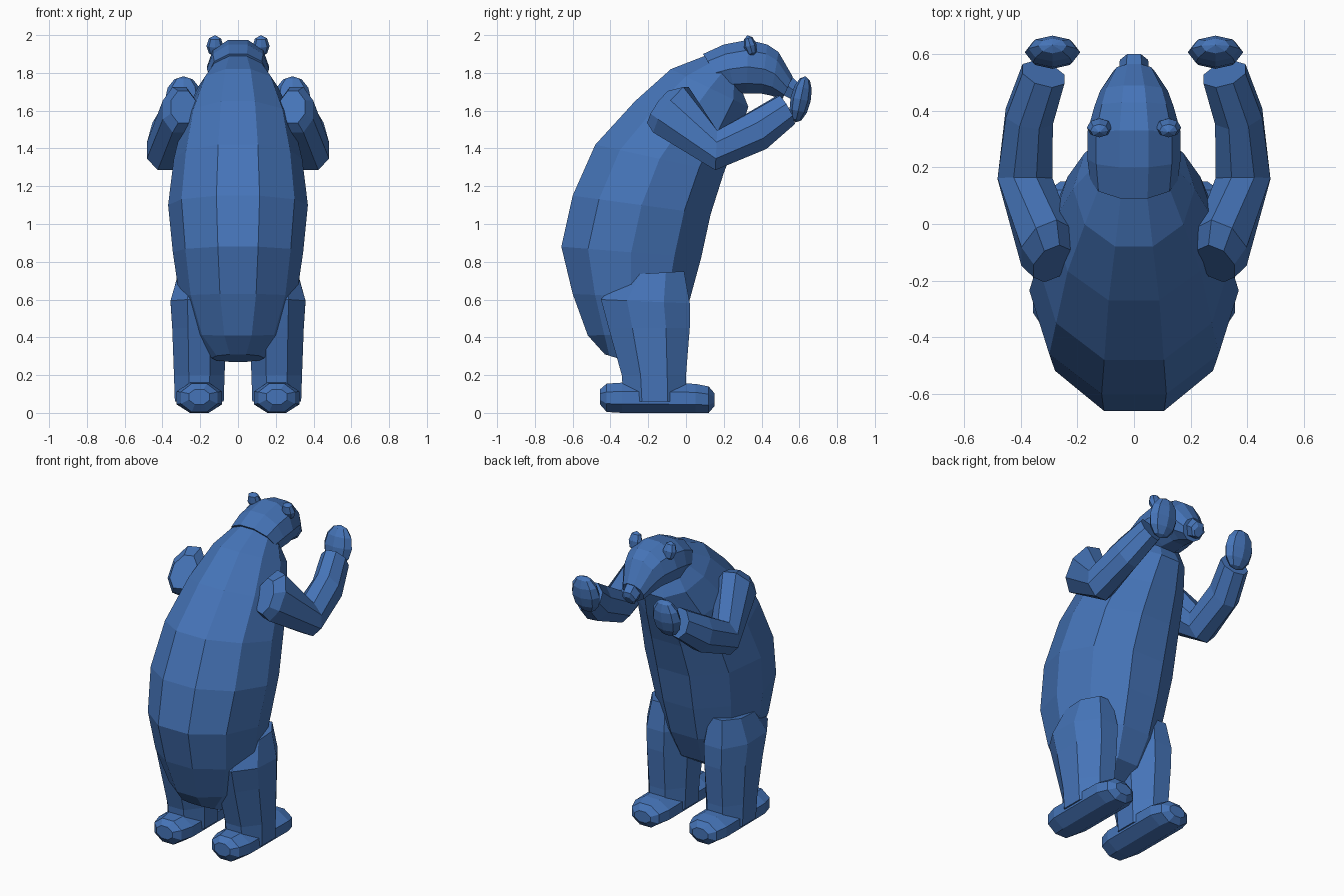
import bpy, bmesh, math
from mathutils import Vector, Matrix

old = bpy.data.objects.get("Cube")
if old:
    bpy.data.objects.remove(old, do_unlink=True)

fur = bpy.data.materials.new("blue_fur")
fur.use_nodes = True
BLUE = (0.06, 0.175, 0.48, 1)
fur.diffuse_color = BLUE
fur.node_tree.nodes["Principled BSDF"].inputs["Base Color"].default_value = BLUE


def finish(name, bm):
    bmesh.ops.recalc_face_normals(bm, faces=bm.faces)
    mesh = bpy.data.meshes.new(name)
    bm.to_mesh(mesh)
    bm.free()
    mesh.materials.append(fur)
    obj = bpy.data.objects.new(name, mesh)
    bpy.context.collection.objects.link(obj)
    return obj


def loft(name, rings, sides):
    """Skin faceted rings given as (centre, half-width vector, half-depth vector)."""
    bm = bmesh.new()
    loops = []
    grow = 1 / math.cos(math.pi / sides)
    for centre, wide, deep in rings:
        loop = []
        for i in range(sides):
            a = (i + 0.5) * math.tau / sides
            loop.append(bm.verts.new(centre + wide * math.sin(a) + deep * math.cos(a) * grow))
        loops.append(loop)
    for a, b in zip(loops, loops[1:]):
        for i in range(sides):
            j = (i + 1) % sides
            bm.faces.new((a[i], a[j], b[j], b[i]))
    bm.faces.new(loops[0])
    bm.faces.new(loops[-1])
    return finish(name, bm)


def side_rings(spans, x=0):
    """Rings from side-on spans: (back y, back z, front y, front z, half width)."""
    out = []
    for by, bz, fy, fz, w in spans:
        back, front = Vector((x, by, bz)), Vector((x, fy, fz))
        out.append(((back + front) / 2, Vector((w, 0, 0)), (back - front) / 2))
    return out


def ball(name, centre, size, tilt, segments=8, rings=6):
    bm = bmesh.new()
    m = (Matrix.Translation(centre) @ Matrix.Rotation(math.radians(tilt), 4, "X")
         @ Matrix.Diagonal((*size, 1)))
    bmesh.ops.create_uvsphere(bm, u_segments=segments, v_segments=rings, radius=1, matrix=m)
    return finish(name, bm)


# Hunched body, from rump to neck
loft("body", side_rings([
    (-0.43, 0.31, -0.30, 0.27, 0.14),
    (-0.52, 0.41, -0.06, 0.42, 0.235),
    (-0.60, 0.63, 0.02, 0.60, 0.31),
    (-0.66, 0.88, 0.08, 0.82, 0.345),
    (-0.60, 1.15, 0.13, 1.05, 0.37),
    (-0.48, 1.42, 0.20, 1.27, 0.34),
    (-0.27, 1.65, 0.27, 1.45, 0.29),
    (-0.08, 1.82, 0.33, 1.62, 0.215),
    (0.10, 1.89, 0.29, 1.72, 0.15)]), 10)

# Head with a tapering muzzle, and the nose
loft("head", side_rings([
    (0.09, 1.90, 0.22, 1.70, 0.155),
    (0.20, 1.95, 0.26, 1.69, 0.165),
    (0.33, 1.975, 0.32, 1.69, 0.165),
    (0.43, 1.95, 0.40, 1.69, 0.14),
    (0.49, 1.91, 0.45, 1.68, 0.12),
    (0.565, 1.78, 0.51, 1.66, 0.075)]), 10)
loft("nose", side_rings([
    (0.54, 1.80, 0.50, 1.69, 0.055),
    (0.60, 1.74, 0.56, 1.66, 0.05),
    (0.60, 1.71, 0.57, 1.66, 0.03)]), 6)

for side, s in (("left", 1), ("right", -1)):
    ball(f"{side}_ear", (0.122 * s, 0.34, 1.943), (0.045, 0.034, 0.058), 15, 8, 4)

    # Bent arm: shoulder, elbow, wrist
    loft(f"{side}_arm", [(Vector((x * s, y, z)), Vector((w * s, -w * turn, 0)), Vector(d))
                         for x, y, z, w, turn, d in (
        (0.29, -0.14, 1.62, 0.07, 0.4, (0, 0.055, 0.085)),
        (0.31, -0.08, 1.605, 0.095, 0.4, (0, 0.08, 0.12)),
        (0.385, 0.16, 1.39, 0.105, 0.0, (0, 0.005, 0.105)),
        (0.37, 0.38, 1.495, 0.09, -0.15, (0, -0.04, 0.098)),
        (0.32, 0.53, 1.605, 0.08, -0.25, (0, -0.04, 0.075)))], 8)
    ball(f"{side}_hand", (0.288 * s, 0.607, 1.66), (0.098, 0.054, 0.125), -12)

    # Leg, widest at the thigh
    loft(f"{side}_leg", side_rings([
        (-0.33, 0.06, 0.0, 0.06, 0.14),
        (-0.34, 0.20, 0.0, 0.20, 0.145),
        (-0.41, 0.45, 0.02, 0.45, 0.155),
        (-0.45, 0.60, 0.02, 0.58, 0.165),
        (-0.34, 0.73, -0.01, 0.75, 0.12)], 0.205 * s), 8)

    # Flat foot with rounded heel and toe
    loft(f"{side}_foot", [(Vector((0.205 * s, y, z)), Vector((w, 0, 0)), Vector((0, 0, h)))
                          for y, z, w, h in (
        (-0.455, 0.085, 0.06, 0.04), (-0.42, 0.08, 0.105, 0.075),
        (-0.34, 0.08, 0.13, 0.08), (0.05, 0.077, 0.13, 0.077),
        (0.12, 0.07, 0.105, 0.07), (0.15, 0.07, 0.06, 0.035))], 8)
